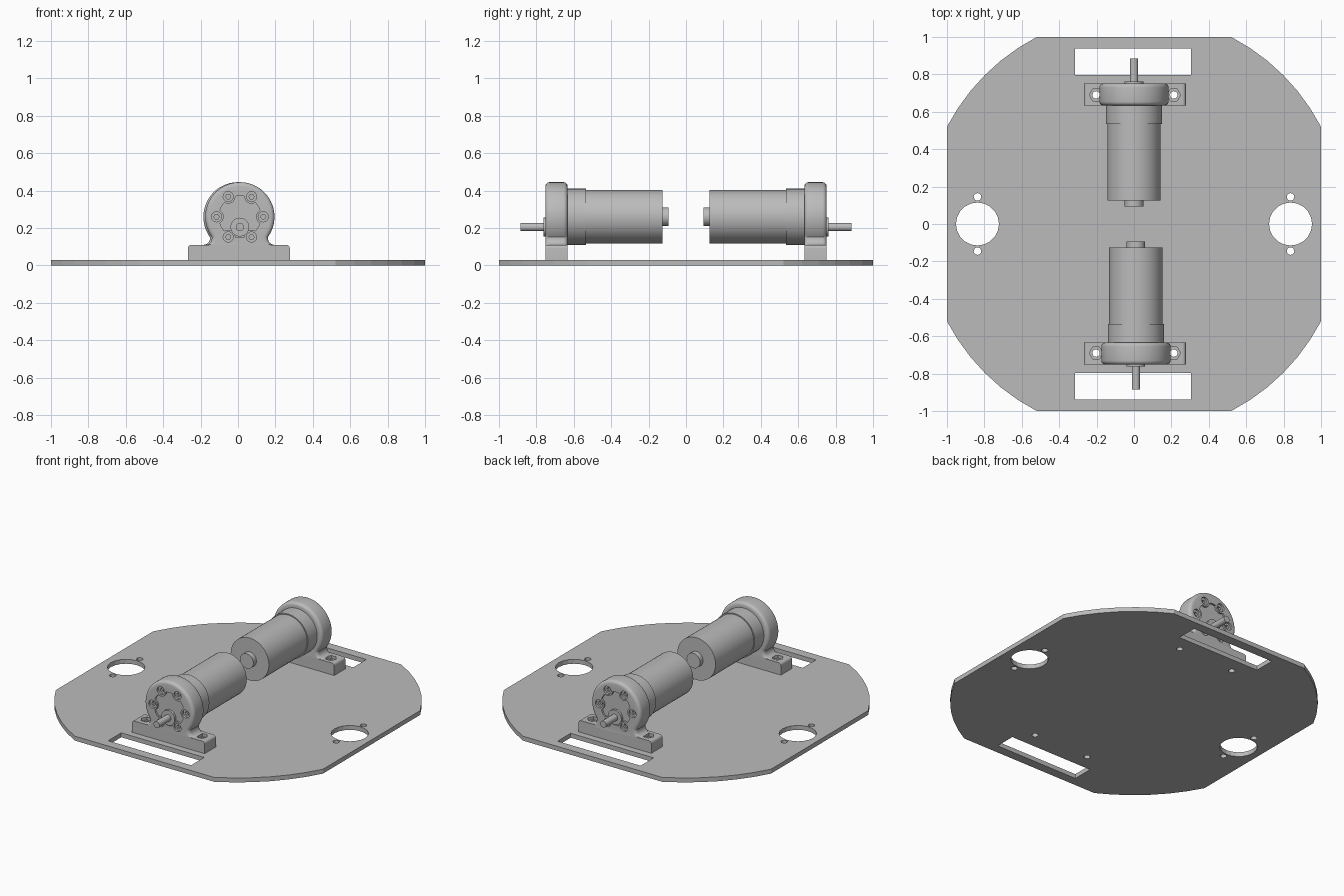
import bpy
import bmesh
from math import pi, sin, cos, sqrt, radians
from mathutils import Matrix

cube = bpy.data.objects.get("Cube")
if cube:
    bpy.data.objects.remove(cube, do_unlink=True)

grey = bpy.data.materials.new("plain_grey")
grey.use_nodes = True
COLOUR = (0.5, 0.5, 0.5, 1)
grey.diffuse_color = COLOUR
grey.node_tree.nodes["Principled BSDF"].inputs["Base Color"].default_value = COLOUR


def arc(cx, cy, r, a, b, n):
    """Points on an arc from angle a to b in degrees."""
    return [(cx + r * cos(radians(a + (b - a) * i / n)),
             cy + r * sin(radians(a + (b - a) * i / n))) for i in range(n + 1)]


def circle(cx, cy, r, n=48):
    return arc(cx, cy, r, 0, 360, n)[:-1]


def rect(x0, x1, y0, y1):
    return [(x0, y0), (x1, y0), (x1, y1), (x0, y1)]


def mirrored(pts):
    """Close a right-hand half profile with its mirror image."""
    return pts + [(-x, y) for x, y in reversed(pts)]


def prism(name, outlines, axis, lo, hi, bevel=0):
    """Extrude outlines along z (in xy) or along y (in xz)."""
    bm = bmesh.new()

    def place(p, d):
        return (p[0], p[1], d) if axis == "z" else (p[0], d, p[1])

    for pts in outlines:
        rings = [[bm.verts.new(place(p, d)) for p in pts] for d in (lo, hi)]
        caps = [bm.faces.new(r) for r in rings]
        n = len(pts)
        for i in range(n):
            j = (i + 1) % n
            bm.faces.new((rings[0][i], rings[0][j], rings[1][j], rings[1][i]))
    bmesh.ops.recalc_face_normals(bm, faces=bm.faces)
    if bevel:
        rims = {e for c in caps for e in c.edges}
        bmesh.ops.bevel(bm, geom=list(rims), offset=bevel, segments=5,
                        profile=0.5, affect="EDGES", clamp_overlap=False)
    mesh = bpy.data.meshes.new(name)
    bm.to_mesh(mesh)
    bm.free()
    mesh.materials.append(grey)
    ob = bpy.data.objects.new(name, mesh)
    bpy.context.collection.objects.link(ob)
    return ob


def cut(ob, outlines, axis, lo, hi):
    """Subtract prisms from an object and discard the cutter."""
    tool = prism("cutter", outlines, axis, lo, hi)
    tool.hide_render = True
    mod = ob.modifiers.new("cut", "BOOLEAN")
    mod.operation, mod.solver, mod.object = "DIFFERENCE", "EXACT", tool
    bpy.context.view_layer.objects.active = ob
    bpy.ops.object.modifier_apply(modifier=mod.name)
    bpy.data.objects.remove(tool, do_unlink=True)


THICK = 0.03
SCREW_X = (-0.203, 0.213)
SCREW_Y = 0.69

# Base plate: square with broad arcs across its corners
quarter = arc(0, 0, 1.127, 27.5, 62.5, 6)
quarter[0], quarter[-1] = (1, 0.52), (0.52, 1)
outline = []
for k in range(4):
    c, s = cos(k * pi / 2), sin(k * pi / 2)
    outline += [(x * c - y * s, x * s + y * c) for x, y in quarter]
plate = prism("base_plate", [outline], "z", 0, THICK)

# Wheel slots, round openings and bolt holes
holes = [rect(-0.316, 0.305, 0.797, 0.937), rect(-0.316, 0.305, -0.937, -0.797)]
for side in (-1, 1):
    holes.append(circle(side * 0.837, 0, 0.115, 20))
    for end in (-1, 1):
        holes.append(circle(side * 0.837, end * 0.145, 0.02, 16))
for x in SCREW_X:
    for end in (-1, 1):
        holes.append(circle(x, end * SCREW_Y, 0.02, 16))
cut(plate, holes, "z", -0.1, 0.1)

# Bracket foot with rounded top corners and recessed hex nuts
CX, CZ = 0.01, 0.26
FRONT, BACK = -0.752, -0.633
foot_half = [(0.272, THICK)] + arc(0.254, 0.092, 0.018, 0, 90, 5)
foot = prism("bracket_foot", [[(x + 0.005, z) for x, z in mirrored(foot_half)]],
             "y", FRONT, BACK)
cut(foot, [circle(x, -SCREW_Y, 0.036, 6) for x in SCREW_X], "z", 0.09, 0.2)
cut(foot, [circle(x, -SCREW_Y, 0.02, 16) for x in SCREW_X], "z", 0, 0.2)

# Bracket ring with fillets running into the foot and soft rims
ring_half = ([(0.185, 0.09)] + arc(0.185, 0.145, 0.035, 270, 180, 6)
             + arc(0, CZ, 0.185, -36, 89, 32))
ring = prism("bracket_ring", [[(x + CX, z) for x, z in mirrored(ring_half)]],
             "y", FRONT, BACK, bevel=0.022)

# Lobed recess around the six face screws
BOLT_R, LUG_R = 0.125, 0.038
recess = []
for i in range(180):
    a = 2 * pi * i / 180
    off = (a + pi / 6) % (pi / 3) - pi / 6
    inside = LUG_R ** 2 - (BOLT_R * sin(off)) ** 2
    r = 0.112
    if inside > 0:
        r = min(r, BOLT_R * cos(off) - sqrt(inside))
    recess.append((CX + r * cos(a), CZ + r * sin(a)))
cut(ring, [recess], "y", FRONT - 0.1, FRONT + 0.012)
spots = [(CX + BOLT_R * cos(k * pi / 3), CZ + BOLT_R * sin(k * pi / 3)) for k in range(6)]
cut(ring, [circle(x, z, 0.027, 20) for x, z in spots], "y", FRONT - 0.1, FRONT + 0.014)
cut(ring, [circle(x, z, 0.014, 6) for x, z in spots], "y", FRONT - 0.1, FRONT + 0.03)

# Motor: name, radius, height, start and end along its length
SHAFT_Z = 0.205
parts = [foot, ring]
for name, r, z, y0, y1 in [
        ("gearbox_collar", 0.15, CZ, BACK - 0.02, -0.535),
        ("motor_can", 0.143, CZ, -0.54, -0.126),
        ("rear_bearing", 0.05, CZ, -0.13, -0.093),
        ("shaft_boss", 0.05, SHAFT_Z, FRONT + 0.005, -0.762),
        ("output_shaft", 0.022, SHAFT_Z, FRONT, -0.885)]:
    parts.append(prism(name, [circle(CX, z, r)], "y", y0, y1))

# Smooth the curved parts, keeping real edges sharp
bpy.ops.object.select_all(action="DESELECT")
for ob in parts:
    ob.select_set(True)
bpy.context.view_layer.objects.active = ring
bpy.ops.object.shade_smooth_by_angle(angle=radians(30))

# Second motor and bracket, turned to face the back
turn = Matrix.Translation((0.01, 0, 0)) @ Matrix.Rotation(pi, 4, "Z")
for ob in parts:
    twin = ob.copy()
    twin.name = "back_" + ob.name
    ob.name = "front_" + ob.name
    twin.matrix_world = turn
    bpy.context.collection.objects.link(twin)
